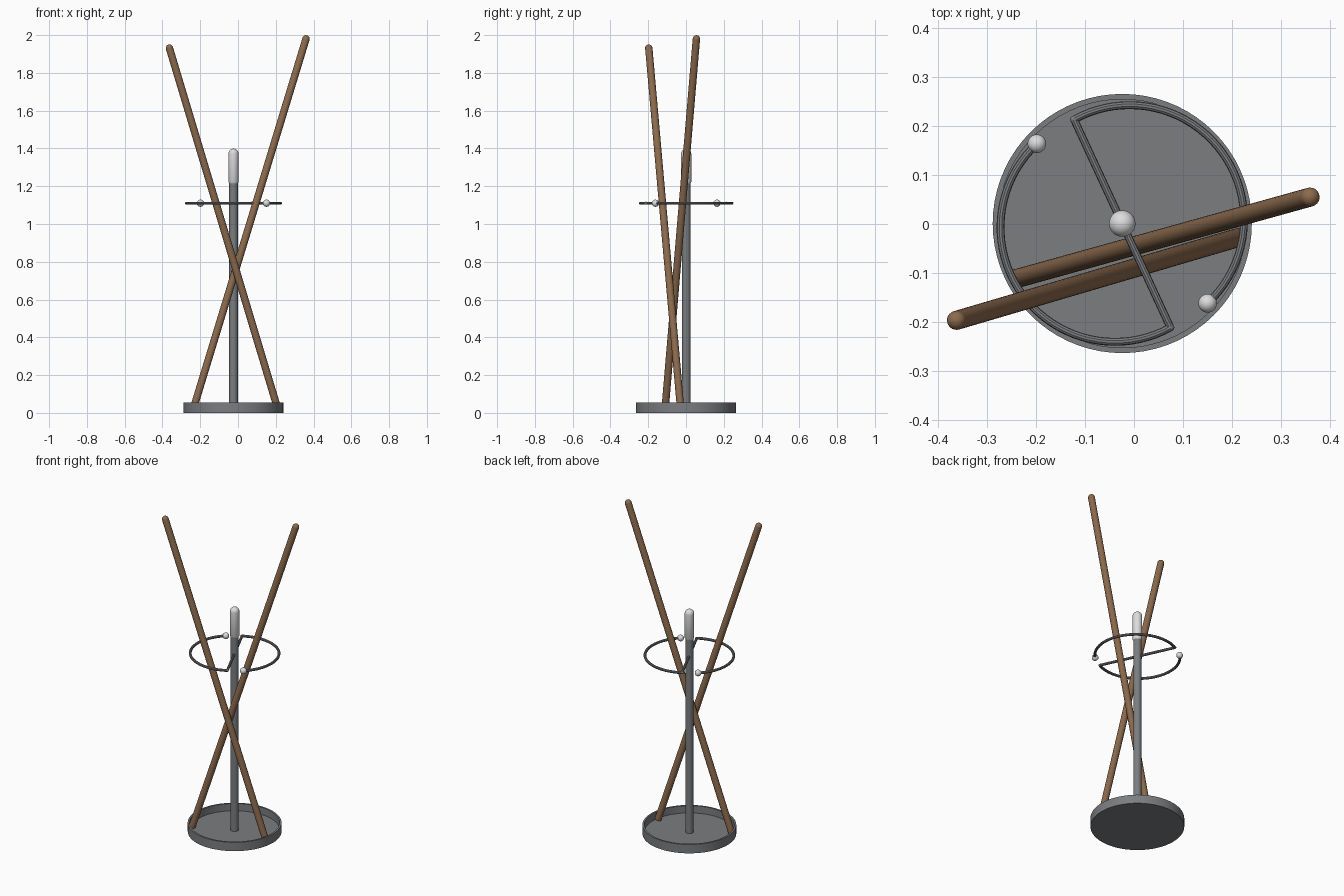
import bpy
import math
from mathutils import Vector

cube = bpy.data.objects.get("Cube")
if cube:
    bpy.data.objects.remove(cube, do_unlink=True)


def material(name, rgb):
    m = bpy.data.materials.new(name)
    m.use_nodes = True
    m.diffuse_color = (*rgb, 1)
    m.node_tree.nodes["Principled BSDF"].inputs["Base Color"].default_value = (*rgb, 1)
    return m


STEEL = material("grey steel", (0.2, 0.205, 0.215))
WHITE = material("pale plastic", (0.72, 0.72, 0.72))
WOOD = material("brown wood", (0.26, 0.145, 0.075))

AXIS = Vector((-0.024, 0.001, 0))  # centre line of the stand


def finish(obj, name, mat):
    obj.name = name
    obj.data.materials.append(mat)
    bpy.ops.object.select_all(action='DESELECT')
    obj.select_set(True)
    bpy.context.view_layer.objects.active = obj
    bpy.ops.object.shade_smooth_by_angle(angle=math.radians(35))
    return obj


def lathe(name, profile, mat, origin=AXIS, direction=(0, 0, 1), steps=48):
    """Revolve (radius, height) points about an axis."""
    verts, faces = [], []
    rot = Vector(direction).to_track_quat('Z', 'Y')
    for r, h in profile:
        for i in range(steps):
            a = math.tau * i / steps
            verts.append(origin + rot @ Vector((r * math.cos(a), r * math.sin(a), h)))
    for k in range(len(profile) - 1):
        for i in range(steps):
            j = (i + 1) % steps
            faces.append((k * steps + i, k * steps + j,
                          (k + 1) * steps + j, (k + 1) * steps + i))
    faces.append(tuple(reversed(range(steps))))
    faces.append(tuple(range(len(verts) - steps, len(verts))))
    mesh = bpy.data.meshes.new(name)
    mesh.from_pydata(verts, [], faces)
    obj = bpy.data.objects.new(name, mesh)
    bpy.context.collection.objects.link(obj)
    return finish(obj, name, mat)


def dome(radius, height, steps=8):
    """Profile points of a rounded end."""
    angles = [math.pi / 2 * i / steps for i in range(steps)] + [1.55]
    return [(radius * math.cos(a), height + radius * math.sin(a)) for a in angles]


def tube(name, points, radius, mat):
    curve = bpy.data.curves.new(name, 'CURVE')
    curve.dimensions = '3D'
    curve.bevel_depth = radius
    curve.bevel_resolution = 3
    curve.use_fill_caps = True
    spline = curve.splines.new('POLY')
    spline.points.add(len(points) - 1)
    for p, co in zip(spline.points, points):
        p.co = (*co, 1)
    obj = bpy.data.objects.new(name, curve)
    bpy.context.collection.objects.link(obj)
    bpy.ops.object.select_all(action='DESELECT')
    obj.select_set(True)
    bpy.context.view_layer.objects.active = obj
    bpy.ops.object.convert(target='MESH')
    return finish(bpy.context.object, name, mat)


# Open tray base with a thin rim
lathe("base_tray", [(0.265, 0), (0.265, 0.055), (0.254, 0.055), (0.254, 0.01), (0.001, 0.01)],
      STEEL, steps=72)

# Central post and rounded grip
lathe("post", [(0.023, 0.005), (0.023, 1.23)], STEEL)
lathe("post_grip", [(0.023, 1.215), (0.027, 1.222)] + dome(0.027, 1.372), WHITE)

# Holder: a cross rod whose ends sweep into two open arcs tipped with balls
RING_Z = 1.11
ARC_CENTRE = Vector((0.015, 0.008))
ARC_RADIUS = 0.234
START, END = math.radians(119), math.radians(-47)
for side, sign in (("back", 1), ("front", -1)):
    arc = []
    for i in range(41):
        a = START + (END - START) * i / 40
        p = sign * (ARC_CENTRE + ARC_RADIUS * Vector((math.cos(a), math.sin(a))))
        arc.append(AXIS + Vector((p.x, p.y, RING_Z)))
    tube("holder_arc_" + side, arc, 0.008, STEEL)
    tube("holder_rod_" + side, [AXIS + Vector((0, 0, RING_Z)), arc[0]], 0.008, STEEL)
    for part, spot, radius, mat in (("elbow", arc[0], 0.008, STEEL),
                                    ("ball", arc[-1], 0.019, WHITE)):
        bpy.ops.mesh.primitive_uv_sphere_add(segments=24, ring_count=14,
                                             radius=radius, location=spot)
        finish(bpy.context.object, f"holder_{part}_{side}", mat)

# Two leaning wooden sticks with rounded tops
for name, foot, top in (("stick_left", (-0.238, -0.111, 0.016), (0.36, 0.055, 1.98)),
                        ("stick_right", (0.212, -0.028, 0.016), (-0.363, -0.197, 1.931))):
    foot, top = Vector(foot), Vector(top)
    run = top - foot
    lathe(name, [(0.0195, 0)] + dome(0.0195, run.length), WOOD, foot, run, 24)
